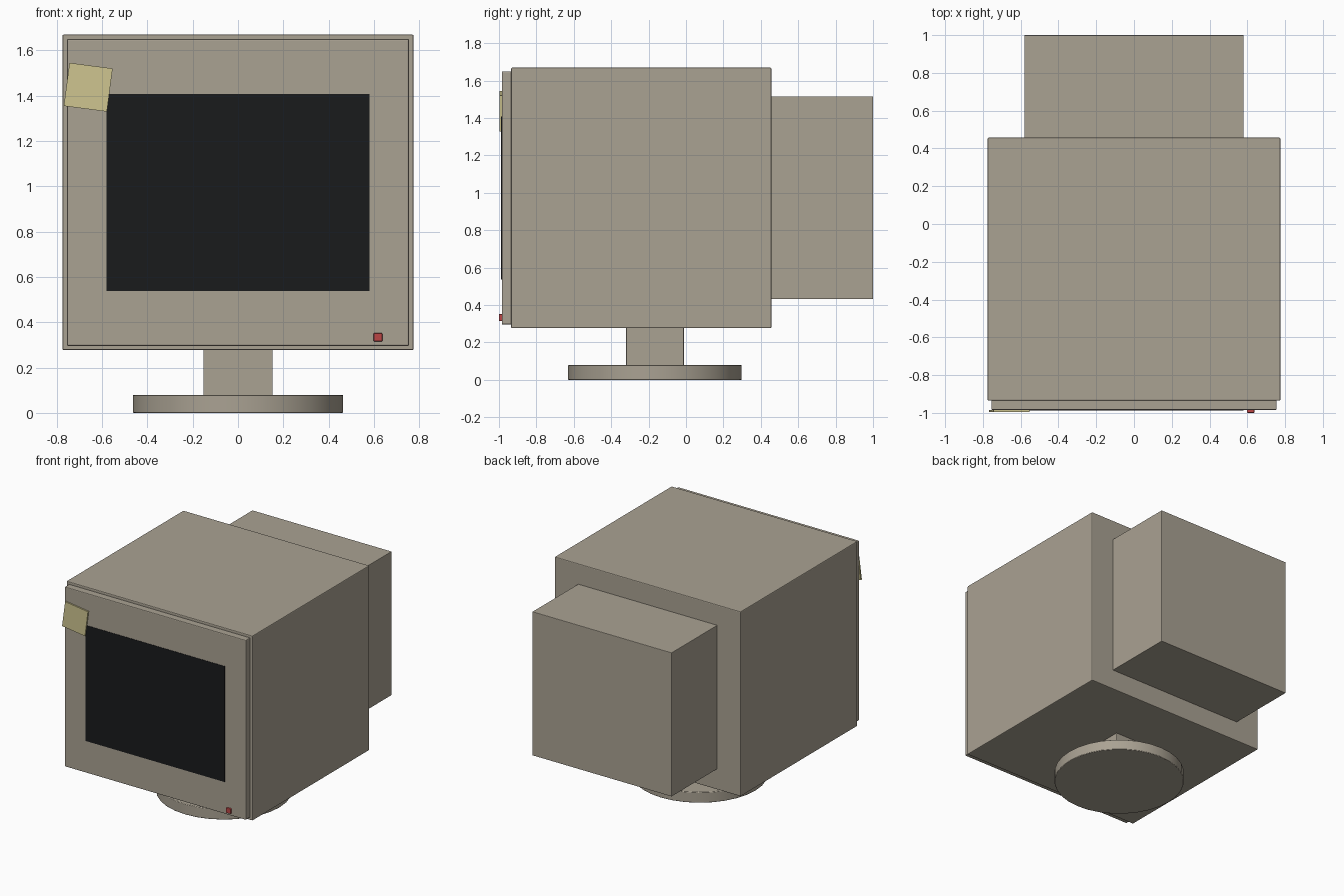
import bpy
from math import radians

if "Cube" in bpy.data.objects:
    bpy.data.objects.remove(bpy.data.objects["Cube"])


def material(name, rgb):
    m = bpy.data.materials.new(name)
    m.diffuse_color = (*rgb, 1)
    m.use_nodes = True
    m.node_tree.nodes["Principled BSDF"].inputs["Base Color"].default_value = m.diffuse_color
    return m


BEIGE = material("beige_plastic", (0.40, 0.36, 0.29))
GLASS = material("dark_glass", (0.01, 0.011, 0.012))
PAPER = material("yellow_paper", (0.62, 0.56, 0.28))
RED = material("red_plastic", (0.50, 0.06, 0.06))


def finish(o, name, mat, bevel):
    o.name = name
    o.data.materials.append(mat)
    bpy.ops.object.transform_apply(location=False, rotation=True, scale=True)
    if bevel:
        b = o.modifiers.new("edge", "BEVEL")
        b.width = bevel
        b.segments = 2
        b.limit_method = "ANGLE"
        b.angle_limit = radians(40)
    return o


def box(name, x, y, z, mat=BEIGE, bevel=0.0, turn=0.0):
    """Box from (min, max) ranges, turned about the y axis."""
    r = (x, y, z)
    bpy.ops.mesh.primitive_cube_add(size=1, location=[(a + b) / 2 for a, b in r],
                                    rotation=(0, radians(turn), 0))
    o = bpy.context.object
    o.scale = [b - a for a, b in r]
    return finish(o, name, mat, bevel)


# Casing: main shell, rear tube housing, front bezel
box("main_casing", (-0.775, 0.775), (-0.935, 0.457), (0.277, 1.669), bevel=0.006)
box("rear_housing", (-0.58, 0.58), (0.45, 1.0), (0.432, 1.515), bevel=0.003)
box("front_bezel", (-0.755, 0.755), (-0.985, -0.93), (0.296, 1.65), bevel=0.006)

# Screen, power light and sticky note on the front
box("screen", (-0.58, 0.58), (-0.988, -0.975), (0.537, 1.408), GLASS)
box("power_light", (0.598, 0.637), (-1.0, -0.98), (0.315, 0.352), RED, bevel=0.004)
box("sticky_note", (-0.757, -0.565), (-0.996, -0.984), (1.341, 1.533), PAPER, turn=7.5)

# Stand: neck and round foot
box("stand_neck", (-0.153, 0.153), (-0.32, -0.012), (0.07, 0.285), bevel=0.004)
bpy.ops.mesh.primitive_cylinder_add(vertices=32, radius=0.464, depth=0.08,
                                    location=(0, -0.166, 0.04))
finish(bpy.context.object, "stand_foot", BEIGE, 0.004)
bpy.ops.object.shade_smooth_by_angle(angle=radians(30))
